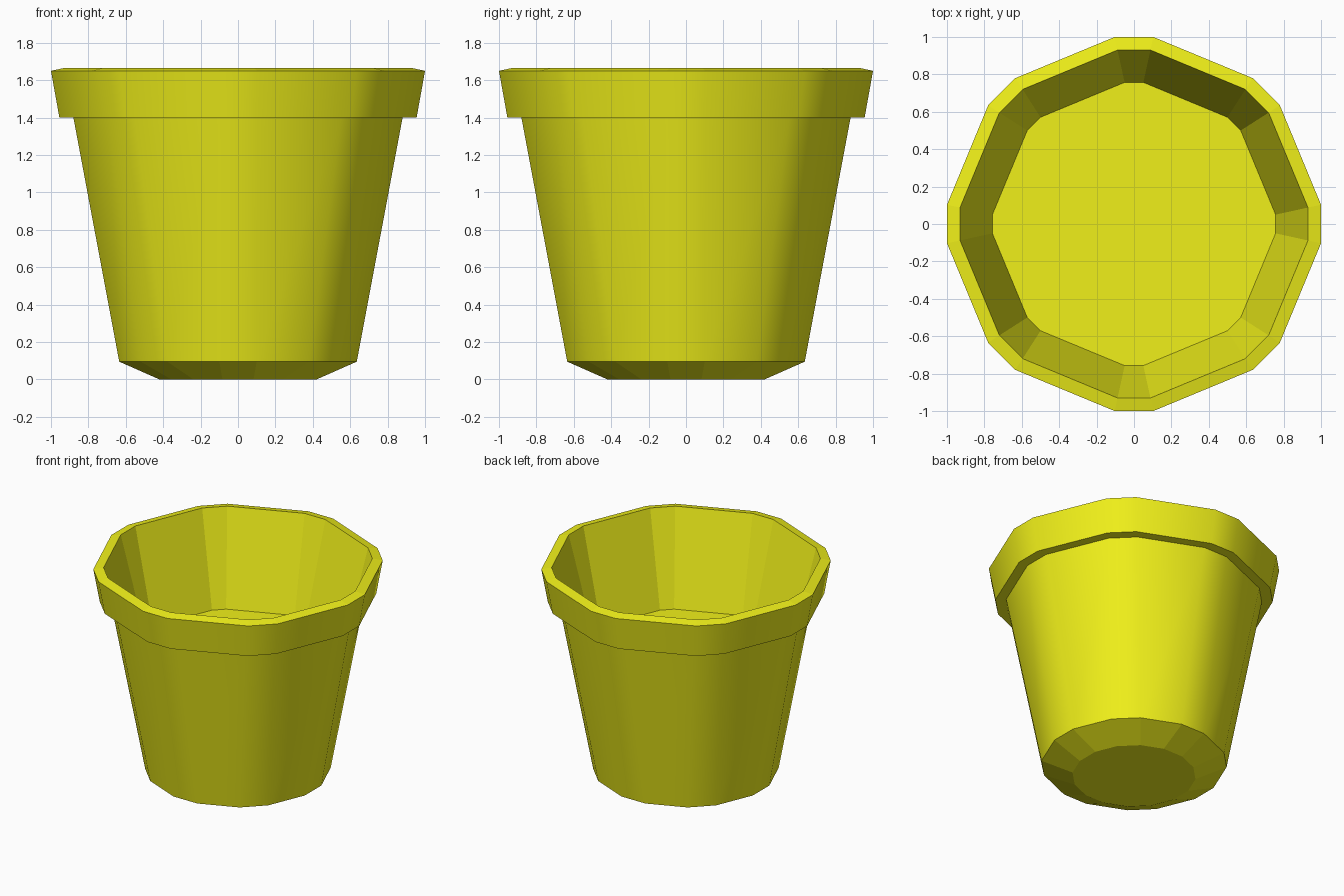
import bpy, bmesh, math

if "Cube" in bpy.data.objects:
    bpy.data.objects.remove(bpy.data.objects["Cube"])

# (distance to short facet, half width of short facet, height, smooth band up to next ring)
PROFILE = [
    (0.42, 0.083, 0.00, False),   # base
    (0.635, 0.10, 0.095, True),   # bottom chamfer -> wall
    (0.88, 0.10, 1.40, False),    # wall top -> lip underside
    (0.955, 0.10, 1.40, True),    # lip lower edge
    (1.00, 0.103, 1.65, False),   # lip upper edge
    (0.93, 0.088, 1.665, False),  # mouth
    (0.757, 0.05, 0.96, False),   # soil floor
]


def ring(bm, apothem, half, z):
    """Octagon with cut corners: eight short and eight long sides."""
    verts = []
    for k in range(8):
        a = k * math.pi / 4
        for s in (-half, half):
            verts.append(bm.verts.new((apothem * math.cos(a) - s * math.sin(a),
                                       apothem * math.sin(a) + s * math.cos(a), z)))
    return verts


bm = bmesh.new()
rings = [ring(bm, a, h, z) for a, h, z, _ in PROFILE]

# Outer and inner walls
for (lo, hi), (_, _, _, smooth) in zip(zip(rings, rings[1:]), PROFILE):
    for i in range(16):
        j = (i + 1) % 16
        face = bm.faces.new((lo[i], lo[j], hi[j], hi[i]))
        face.smooth = smooth

# Base and inside floor
bm.faces.new(list(reversed(rings[0])))
bm.faces.new(rings[-1])

# Keep the borders of the smooth bands crisp
for e in bm.edges:
    e.smooth = all(f.smooth for f in e.link_faces)

mesh = bpy.data.meshes.new("plant_pot")
bm.to_mesh(mesh)
bm.free()
pot = bpy.data.objects.new("plant_pot", mesh)
bpy.context.collection.objects.link(pot)

# Yellow glaze
mat = bpy.data.materials.new("yellow")
mat.diffuse_color = (0.87, 0.87, 0.01, 1)
mat.use_nodes = True
mat.node_tree.nodes["Principled BSDF"].inputs["Base Color"].default_value = mat.diffuse_color
mesh.materials.append(mat)
